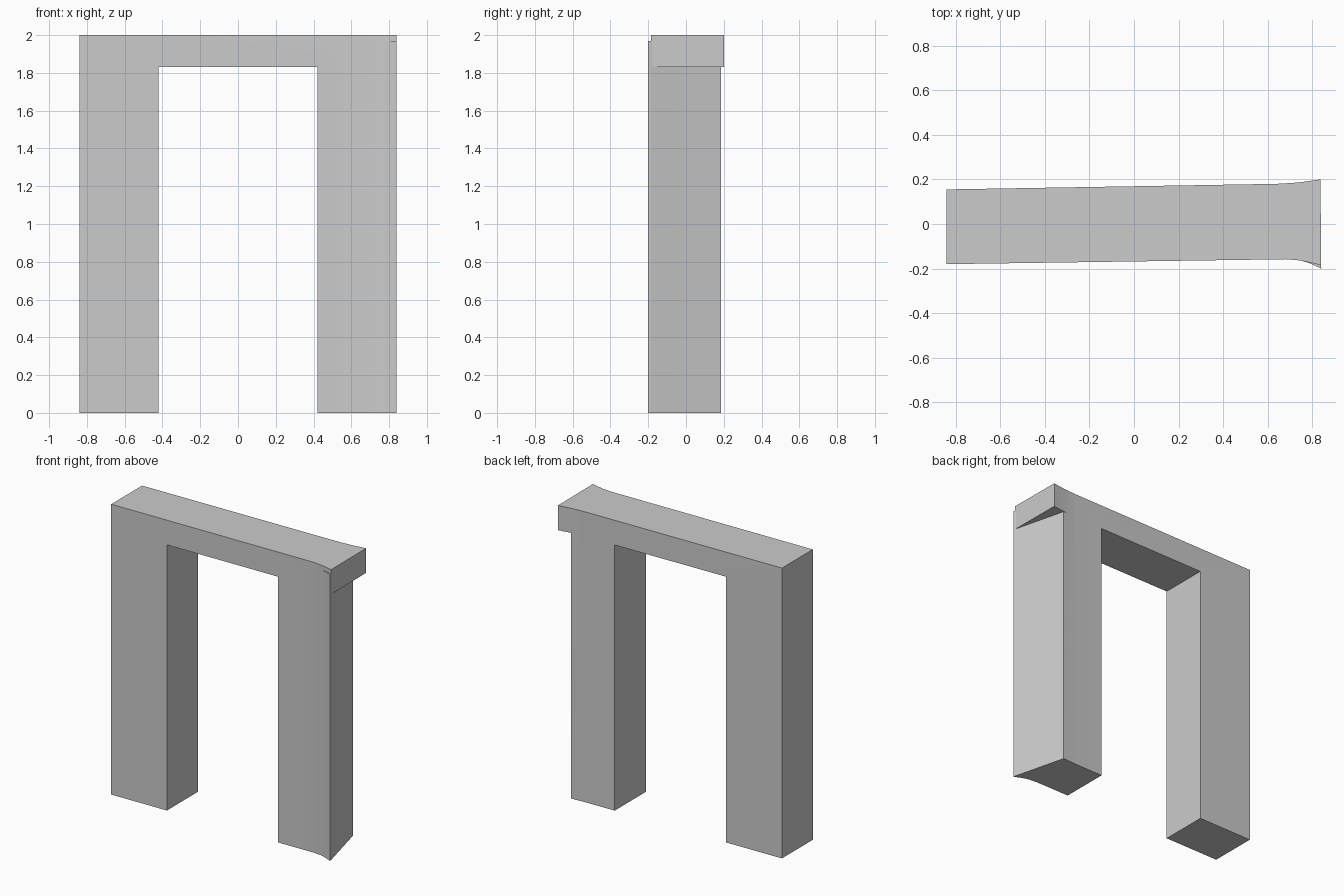
import bpy
import bmesh

cube = bpy.data.objects.get("Cube")
if cube:
    bpy.data.objects.remove(cube, do_unlink=True)

stone = bpy.data.materials.new("grey stone")
stone.use_nodes = True
GREY = (0.6, 0.6, 0.6, 1)
stone.diffuse_color = GREY
stone.node_tree.nodes["Principled BSDF"].inputs["Base Color"].default_value = GREY


def prism(name, plan, bottom, top):
    """Extrude a counter-clockwise plan outline upward."""
    bm = bmesh.new()
    face = bm.faces.new([bm.verts.new((x, y, bottom)) for x, y in plan])
    moved = bmesh.ops.extrude_face_region(bm, geom=[face])["geom"]
    verts = [v for v in moved if isinstance(v, bmesh.types.BMVert)]
    bmesh.ops.translate(bm, verts=verts, vec=(0, 0, top - bottom))
    bmesh.ops.recalc_face_normals(bm, faces=bm.faces)
    mesh = bpy.data.meshes.new(name)
    bm.to_mesh(mesh)
    bm.free()
    mesh.materials.append(stone)
    obj = bpy.data.objects.new(name, mesh)
    bpy.context.collection.objects.link(obj)
    return obj


def combine(target, tool, operation):
    """Apply a boolean and discard the tool."""
    mod = target.modifiers.new(operation, 'BOOLEAN')
    mod.operation, mod.object, mod.solver = operation, tool, 'EXACT'
    tool.hide_render = True
    bpy.context.view_layer.objects.active = target
    bpy.ops.object.modifier_apply(modifier=mod.name)
    bpy.data.objects.remove(tool, do_unlink=True)


# Slightly skewed wall with a slanted, flared end
archway = prism("archway", [
    (-0.84, -0.18), (0.68, -0.158), (0.74, -0.163), (0.79, -0.173),
    (0.84, -0.185), (0.834, -0.165), (0.745, 0.186), (0.64, 0.18),
    (-0.84, 0.155)], 0, 2)

# Lintel end overhanging the slanted pier
lintel_end = prism("lintel_end", [
    (0.6, -0.1), (0.839, -0.18), (0.836, 0.2), (0.76, 0.189),
    (0.69, 0.182), (0.6, 0.1)], 1.83, 2)
combine(archway, lintel_end, 'UNION')

# Flared front lip of the pier, stopping just below the top
front_lip = prism("front_lip", [
    (0.73, -0.158), (0.79, -0.177), (0.84, -0.2), (0.835, -0.17),
    (0.75, -0.14)], 0, 1.97)
combine(archway, front_lip, 'UNION')

# Doorway opening
doorway = prism("doorway", [
    (-0.42, -0.5), (0.42, -0.5), (0.42, 0.5), (-0.42, 0.5)], -0.5, 1.83)
combine(archway, doorway, 'DIFFERENCE')

# Soften only the shallow bends
bpy.ops.object.select_all(action='DESELECT')
archway.select_set(True)
bpy.context.view_layer.objects.active = archway
bpy.ops.object.shade_smooth_by_angle(angle=0.5)
